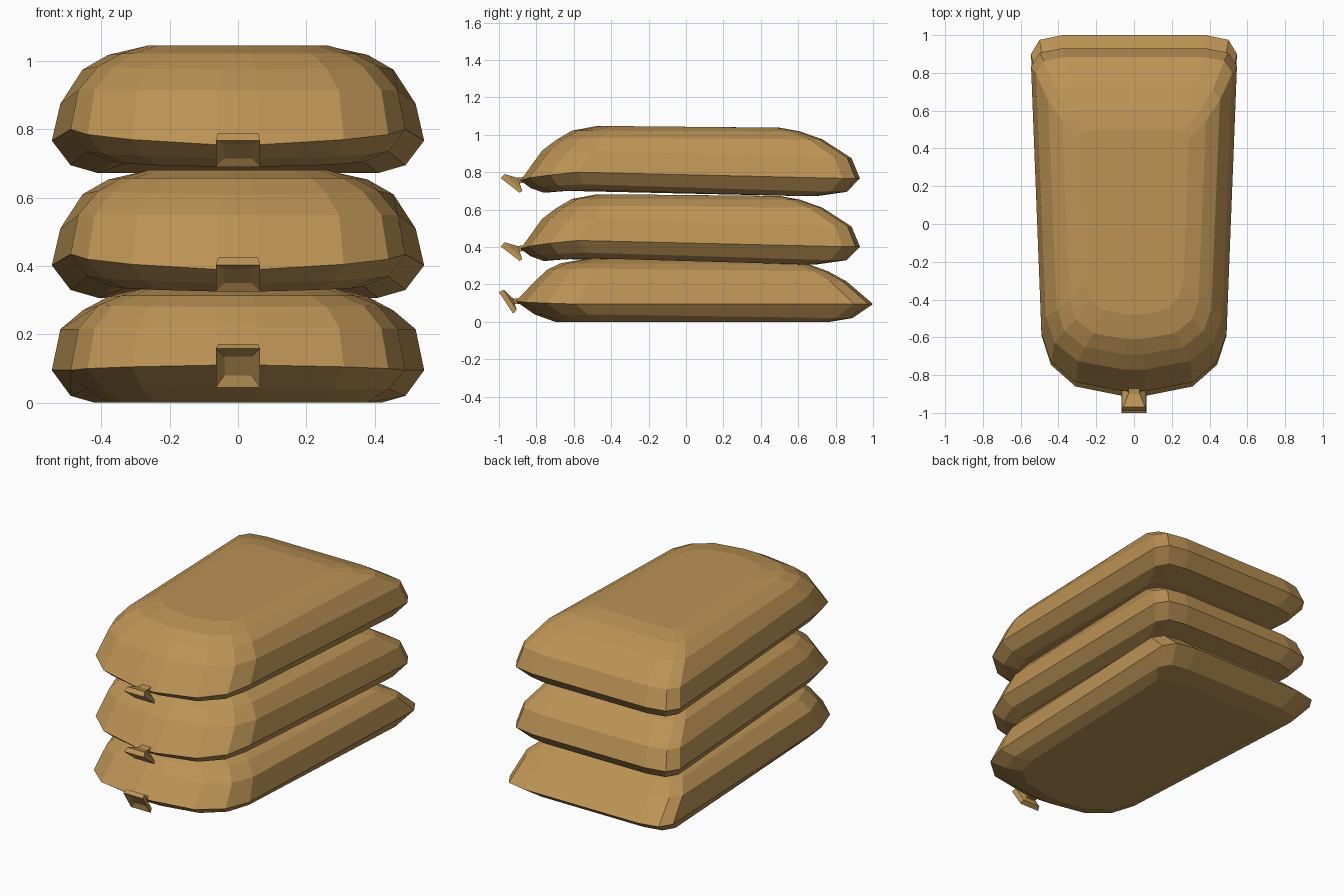
import bpy, bmesh

burlap = bpy.data.materials.new("burlap")
burlap.diffuse_color = (0.5, 0.29, 0.09, 1)

# half plan outline of a sack, neck (front) to back seam
OUTLINE = [(0.06, -0.91), (0.31, -0.86), (0.44, -0.745), (0.49, -0.59),
           (0.545, 0.90), (0.50, 0.975), (0.38, 1.0)]
HALF_WIDTH, Y0, Y1 = 0.545, -0.91, 1.0


def loft(name, rings):
    """Skin closed rings and cap both ends."""
    bm = bmesh.new()
    loops = [[bm.verts.new(p) for p in ring] for ring in rings]
    for a, b in zip(loops, loops[1:]):
        n = len(a)
        for i in range(n):
            j = (i + 1) % n
            bm.faces.new((a[i], a[j], b[j], b[i]))
    bm.faces.new(loops[0])
    bm.faces.new(loops[-1])
    bmesh.ops.recalc_face_normals(bm, faces=bm.faces)
    mesh = bpy.data.meshes.new(name)
    bm.to_mesh(mesh)
    bm.free()
    obj = bpy.data.objects.new(name, mesh)
    mesh.materials.append(burlap)
    bpy.context.collection.objects.link(obj)
    return obj


def sack_ring(half, y_front, y_back, z_front, z_side, z_back):
    pts = []
    for i, (x, y) in enumerate(OUTLINE):
        t = (y - Y0) / (Y1 - Y0)
        z = z_front + (z_side - z_front) * i / 3 if i < 4 else z_back
        pts.append((x * half / HALF_WIDTH, y_front + t * (y_back - y_front), z))
    return pts + [(-x, y, z) for x, y, z in reversed(pts)]


def rect(half_top, top, half_low, low):
    return [(-half_top, *top), (half_top, *top), (half_low, *low), (-half_low, *low)]


# half width, front y, back y, z at front, shoulder and back
UPPER = [(0.41, -0.76, 0.70, 0.69, 0.705, 0.672),
         (0.49, -0.83, 0.86, 0.715, 0.735, 0.695),
         (0.545, -0.885, 0.93, 0.755, 0.80, 0.767),
         (0.52, -0.77, 0.885, 0.915, 0.915, 0.875),
         (0.455, -0.69, 0.73, 0.975, 0.985, 0.975),
         (0.38, -0.61, 0.61, 1.022, 1.022, 1.018),
         (0.29, -0.48, 0.50, 1.046, 1.046, 1.038)]
LOWER = [(0.42, -0.70, 0.77, 0.0, 0.0, 0.0),
         (0.49, -0.81, 0.89, 0.04, 0.04, 0.02),
         (0.545, -0.91, 1.0, 0.11, 0.095, 0.095),
         (0.52, -0.80, 0.86, 0.225, 0.215, 0.215),
         (0.455, -0.74, 0.76, 0.28, 0.285, 0.27),
         (0.38, -0.67, 0.65, 0.313, 0.313, 0.31),
         (0.29, -0.50, 0.50, 0.342, 0.342, 0.335)]

# sacks
loft("bottom_sack", [sack_ring(*r) for r in LOWER])
for name, dz in (("middle_sack", -0.365), ("top_sack", 0)):
    loft(name, [sack_ring(*r) for r in UPPER]).location.z = dz

# flared tied necks, dished at the mouth
NECK_UPPER = [rect(0.03, (-0.865, 0.775), 0.03, (-0.865, 0.745)),
              rect(0.03, (-0.90, 0.77), 0.03, (-0.89, 0.74)),
              rect(0.058, (-0.97, 0.79), 0.058, (-0.875, 0.70)),
              rect(0.065, (-0.99, 0.768), 0.065, (-0.89, 0.69)),
              rect(0.04, (-0.955, 0.757), 0.04, (-0.905, 0.715))]
NECK_LOWER = [rect(0.03, (-0.89, 0.125), 0.03, (-0.89, 0.095)),
              rect(0.03, (-0.925, 0.125), 0.03, (-0.915, 0.095)),
              rect(0.058, (-0.975, 0.172), 0.058, (-0.905, 0.062)),
              rect(0.065, (-1.0, 0.158), 0.065, (-0.925, 0.045)),
              rect(0.04, (-0.965, 0.135), 0.04, (-0.93, 0.08))]
loft("bottom_neck", NECK_LOWER)
for name, dz in (("middle_neck", -0.365), ("top_neck", 0)):
    loft(name, NECK_UPPER).location.z = dz
